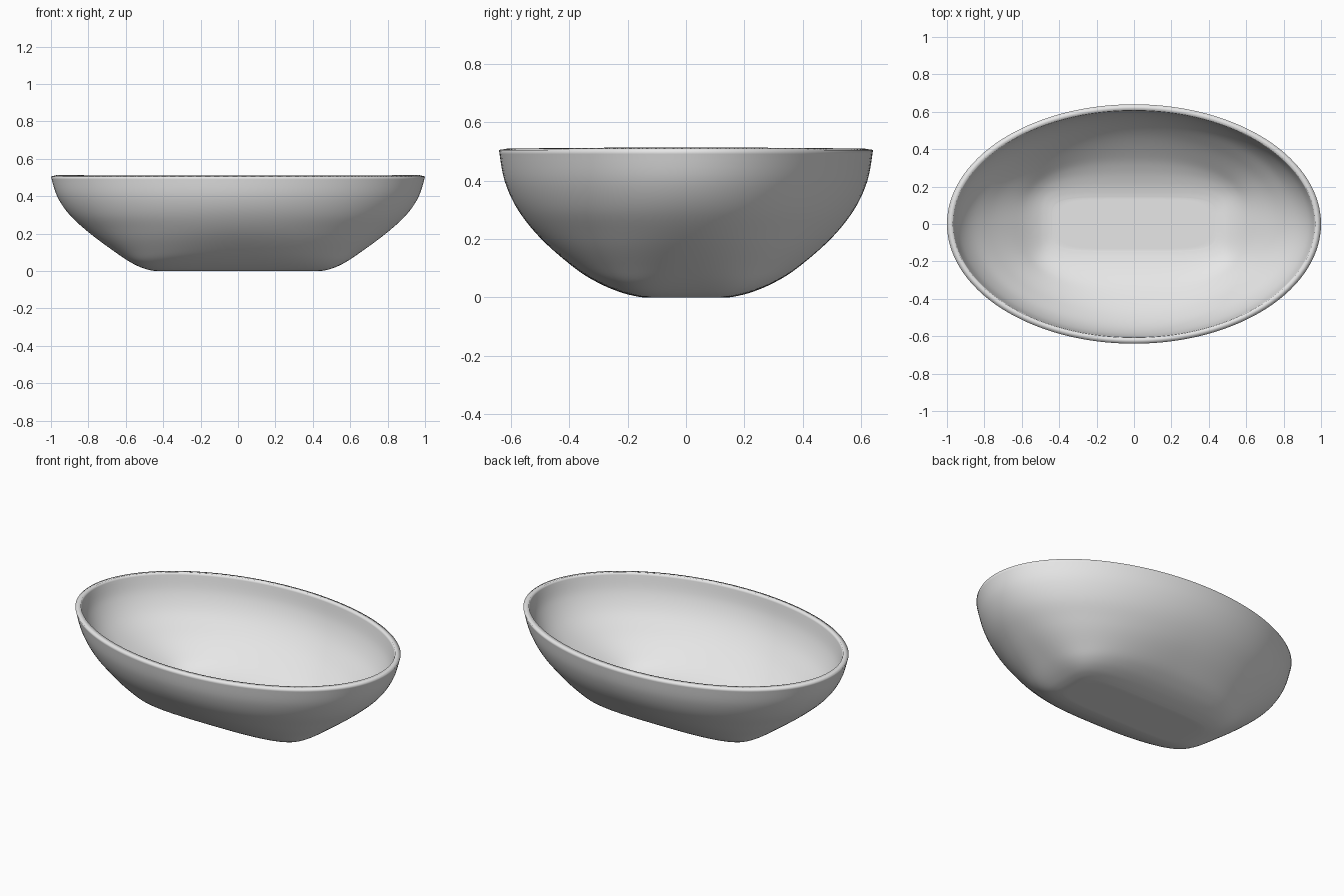
import bpy, bmesh, math

if "Cube" in bpy.data.objects:
    bpy.data.objects.remove(bpy.data.objects["Cube"])

# Profile levels: z, half length (x), half width (y), squareness exponent
LEVELS = [
    (0.000, 0.44, 0.145, 5.0), (0.006, 0.475, 0.18, 5.0), (0.020, 0.52, 0.23, 4.5),
    (0.050, 0.58, 0.30, 3.5), (0.100, 0.655, 0.38, 2.7), (0.200, 0.79, 0.495, 2.2),
    (0.300, 0.90, 0.575, 2.05), (0.400, 0.967, 0.621, 2.0), (0.505, 1.0, 0.64, 2.0)]
SEG, STEPS, WALL = 128, 5, 0.032


def catmull(p0, p1, p2, p3, t):
    return tuple(0.5 * (2 * b + (c - a) * t + (2 * a - 5 * b + 4 * c - d) * t * t
                 + (3 * b - a - 3 * c + d) * t ** 3)
                 for a, b, c, d in zip(p0, p1, p2, p3))


def smooth_levels():
    out = []
    n = len(LEVELS)
    for i in range(n - 1):
        q = [LEVELS[min(max(i + k, 0), n - 1)] for k in (-1, 0, 1, 2)]
        out += [catmull(*q, s / STEPS) for s in range(STEPS)]
    return out + [LEVELS[-1]]


def ring(bm, z, a, b, n):
    verts = []
    for k in range(SEG):
        t = 2 * math.pi * k / SEG
        c, s = math.cos(t), math.sin(t)
        # radial superellipse keeps the spacing even around the corners
        r = (abs(c) ** n + abs(s) ** n) ** (-1 / n)
        verts.append(bm.verts.new((a * r * c, b * r * s, max(z, 0))))
    return verts


def bridge(bm, lo, hi):
    for k in range(SEG):
        j = (k + 1) % SEG
        bm.faces.new((lo[k], lo[j], hi[j], hi[k]))


# Bowl: flat squarish foot flowing into an oval rim
bm = bmesh.new()
z0, a0, b0, n0 = LEVELS[0]
rings = [ring(bm, 0, a0 * f, b0 * f, n0) for f in (0.3, 0.65, 0.9)]
rings += [ring(bm, *lv) for lv in smooth_levels()]
for lo, hi in zip(rings, rings[1:]):
    bridge(bm, lo, hi)
centre = bm.verts.new((0, 0, 0))
for k in range(SEG):
    bm.faces.new((centre, rings[0][(k + 1) % SEG], rings[0][k]))
for f in bm.faces:
    f.smooth = True
bm.normal_update()
mesh = bpy.data.meshes.new("oval_bowl")
bm.to_mesh(mesh)
bm.free()
bowl = bpy.data.objects.new("oval_bowl", mesh)
bpy.context.collection.objects.link(bowl)

# Wall thickness, grown inward
solid = bowl.modifiers.new("wall", 'SOLIDIFY')
solid.thickness = WALL
solid.offset = -1

mat = bpy.data.materials.new("light_grey")
mat.diffuse_color = (0.8, 0.8, 0.8, 1)
mat.use_nodes = True
mat.node_tree.nodes["Principled BSDF"].inputs["Base Color"].default_value = mat.diffuse_color
mesh.materials.append(mat)
